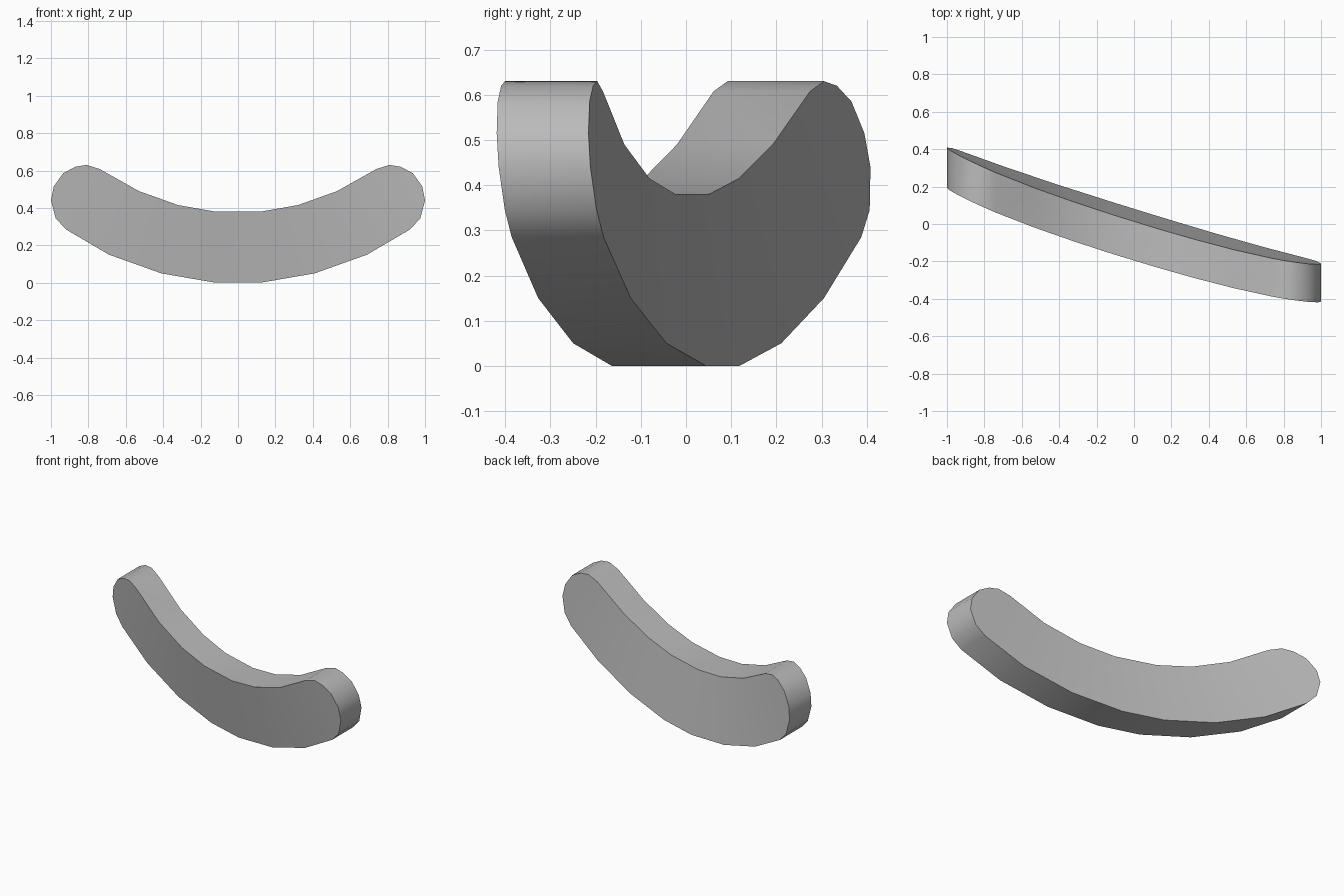
import bpy
import bmesh
import math

cube = bpy.data.objects.get("Cube")
if cube:
    bpy.data.objects.remove(cube, do_unlink=True)


def make_material(name, value):
    mat = bpy.data.materials.new(name)
    mat.use_nodes = True
    colour = (value, value, value, 1)
    mat.diffuse_color = colour
    mat.node_tree.nodes["Principled BSDF"].inputs["Base Color"].default_value = colour
    return mat


def back_depth(x, z):
    """Gently dished back surface, leaning and turned to one side."""
    return 0.08 - 0.31 * x + 0.092 * x * x - 0.24 * z + 0.165 * z * z


def thickness(x):
    return 0.209 - 0.006 * x


# Half outline of the crescent: lower edge, rounded tip, upper edge
half_outline = [
    (0.12, 0), (0.41, 0.05), (0.69, 0.15), (0.92, 0.285),
    (0.975, 0.345), (1, 0.44), (0.985, 0.515), (0.935, 0.585),
    (0.87, 0.62), (0.81, 0.63), (0.74, 0.608), (0.53, 0.49),
    (0.32, 0.415), (0.12, 0.38),
]
count = len(half_outline)
half = count // 2

# Cross sections from the left tip to the right tip, as (lower, upper) pairs
right = [(half_outline[i], half_outline[count - 1 - i]) for i in range(half)]
left = [tuple((-x, z) for x, z in pair) for pair in reversed(right)]
sections = left + right

bm = bmesh.new()
rings = []
for lower, upper in sections:
    ring = []
    for x, z in (lower, upper):
        y = back_depth(x, z)
        ring += [bm.verts.new((x, y, z)), bm.verts.new((x, y - thickness(x), z))]
    low_back, low_front, up_back, up_front = ring
    rings.append([low_front, up_front, up_back, low_back])

# Skin the sections and close both tips
for a, b in zip(rings, rings[1:]):
    for k in range(4):
        n = (k + 1) % 4
        bm.faces.new((a[k], a[n], b[n], b[k]))
bm.faces.new(rings[0])
bm.faces.new(rings[-1])
bmesh.ops.recalc_face_normals(bm, faces=bm.faces)

mesh = bpy.data.meshes.new("curved_bar")
bm.to_mesh(mesh)
bm.free()
mesh.materials.append(make_material("mid_grey", 0.5))
bar = bpy.data.objects.new("curved_bar", mesh)
bpy.context.collection.objects.link(bar)

# Smooth the curved faces and keep the rims sharp
bpy.ops.object.select_all(action="DESELECT")
bar.select_set(True)
bpy.context.view_layer.objects.active = bar
bpy.ops.object.shade_smooth_by_angle(angle=math.radians(35))
